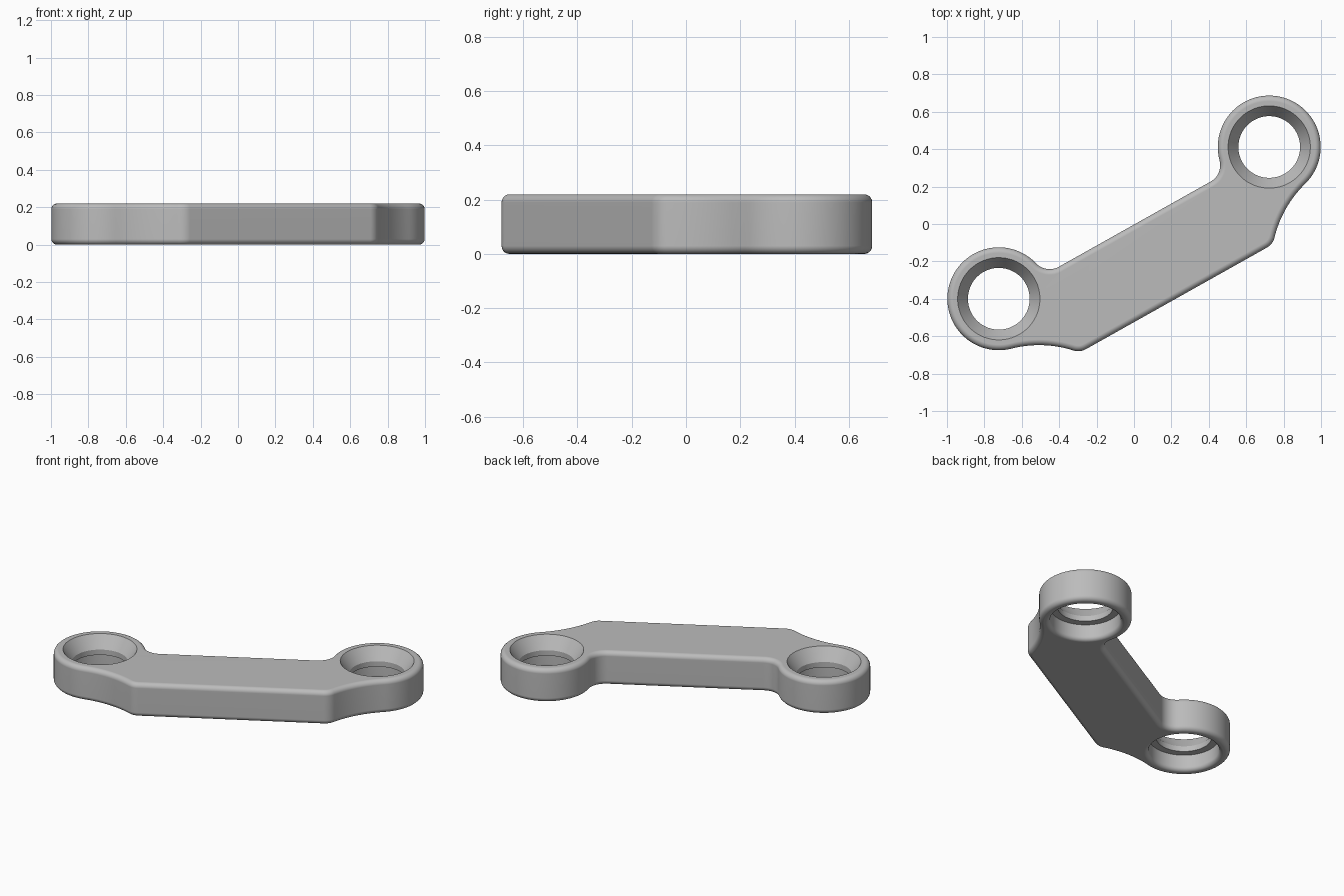
import bpy, bmesh
from math import sin, cos, asin, sqrt, radians, pi
from mathutils import Matrix, Vector

cube = bpy.data.objects.get("Cube")
if cube:
    bpy.data.objects.remove(cube, do_unlink=True)

HEIGHT, ROUND = 0.22, 0.03
EYE_U, EYE_R = 0.829, 0.275        # eye distance along the bar, eye radius
EDGE_IN, EDGE_OUT = -0.008, -0.463  # long edges of the bar
FILLET, SWEEP = 0.1, 0.6
TILT = Matrix.Translation((0, 0.006, 0)) @ Matrix.Rotation(radians(29.3), 4, 'Z')

grey = bpy.data.materials.new("light_grey")
grey.use_nodes = True
grey.diffuse_color = (0.5, 0.5, 0.5, 1)
grey.node_tree.nodes["Principled BSDF"].inputs["Base Color"].default_value = (0.5, 0.5, 0.5, 1)


def direction(angle):
    return Vector((cos(angle), sin(angle)))


def arc(centre, radius, start, end, steps):
    return [centre + radius * direction(start + (end - start) * i / steps)
            for i in range(steps + 1)]


def make_object(name, bm):
    bmesh.ops.recalc_face_normals(bm, faces=bm.faces)
    mesh = bpy.data.meshes.new(name)
    bm.to_mesh(mesh)
    bm.free()
    mesh.materials.append(grey)
    obj = bpy.data.objects.new(name, mesh)
    bpy.context.collection.objects.link(obj)
    return obj


def half_outline():
    """One end of the link: inner fillet, eye, concave sweep, outer corner."""
    eye = Vector((-EYE_U, 0))
    rise = EDGE_IN + FILLET
    reach = EYE_R + FILLET
    phi = asin(rise / reach)
    centre = Vector((-EYE_U + sqrt(reach ** 2 - rise ** 2), rise))
    pts = arc(centre, FILLET, 1.5 * pi, pi + phi, 10)
    leave = radians(255)
    pts += arc(eye, EYE_R, phi, leave, 56)[1:]
    centre = eye + (EYE_R + SWEEP) * direction(leave)
    last = radians(43)
    pts += arc(centre, SWEEP, leave - pi, last, 14)[1:]
    radius = (pts[-1].y - EDGE_OUT) / (1 - sin(last))
    centre = pts[-1] + radius * direction(last)
    return pts + arc(centre, radius, last + pi, 1.5 * pi, 8)[1:]


# Link body: mirrored outline, extruded, with rounded rims
half = half_outline()
outline = half + [Vector((-p.x, p.y)) for p in reversed(half)]
bm = bmesh.new()
base = bm.faces.new([bm.verts.new((p.x, p.y, 0)) for p in outline])
top = bmesh.ops.extrude_face_region(bm, geom=[base], use_keep_orig=True)
bmesh.ops.translate(bm, vec=(0, 0, HEIGHT),
                    verts=[g for g in top["geom"] if isinstance(g, bmesh.types.BMVert)])
bmesh.ops.recalc_face_normals(bm, faces=bm.faces)
rims = [e for e in bm.edges if abs(e.verts[0].co.z - e.verts[1].co.z) < 1e-5]
bmesh.ops.bevel(bm, geom=rims, offset=ROUND, segments=5, profile=0.5, affect='EDGES')
bmesh.ops.transform(bm, matrix=TILT, verts=bm.verts)
link = make_object("link_body", bm)

# Bore cutters: rounded lower mouth, cylinder, narrow lip, conical upper seat
mouth = arc(Vector((0.236, 0.026)), 0.026, 1.5 * pi, pi, 5)
profile = ([(0, -0.05), (0.236, -0.05)] + [tuple(p) for p in mouth]
           + [(0.21, 0.105), (0.165, 0.105), (0.165, 0.14),
              (0.22, HEIGHT), (0.2475, HEIGHT + 0.04), (0, HEIGHT + 0.04)])
for side, name in ((-1, "right_bore_cutter"), (1, "left_bore_cutter")):
    bm = bmesh.new()
    verts = [bm.verts.new((r, 0, z)) for r, z in profile]
    edges = [bm.edges.new(pair) for pair in zip(verts, verts[1:])]
    bmesh.ops.spin(bm, geom=verts + edges, cent=(0, 0, 0), axis=(0, 0, 1),
                   angle=2 * pi, steps=72, use_merge=True)
    bmesh.ops.remove_doubles(bm, verts=bm.verts, dist=1e-5)
    bmesh.ops.transform(bm, matrix=TILT @ Matrix.Translation((side * EYE_U, 0, 0)),
                        verts=bm.verts)
    cutter = make_object(name, bm)
    cutter.hide_render = True
    cut = link.modifiers.new(name, 'BOOLEAN')
    cut.operation = 'DIFFERENCE'
    cut.solver = 'EXACT'
    cut.object = cutter
    bpy.context.view_layer.objects.active = link
    bpy.ops.object.modifier_apply(modifier=cut.name)
    bpy.data.objects.remove(cutter, do_unlink=True)

# Smooth shading with crisp bore edges
for obj in bpy.context.selected_objects:
    obj.select_set(False)
link.select_set(True)
bpy.context.view_layer.objects.active = link
bpy.ops.object.shade_smooth_by_angle(angle=radians(30))
weighted = link.modifiers.new("even_normals", 'WEIGHTED_NORMAL')
weighted.keep_sharp = True
